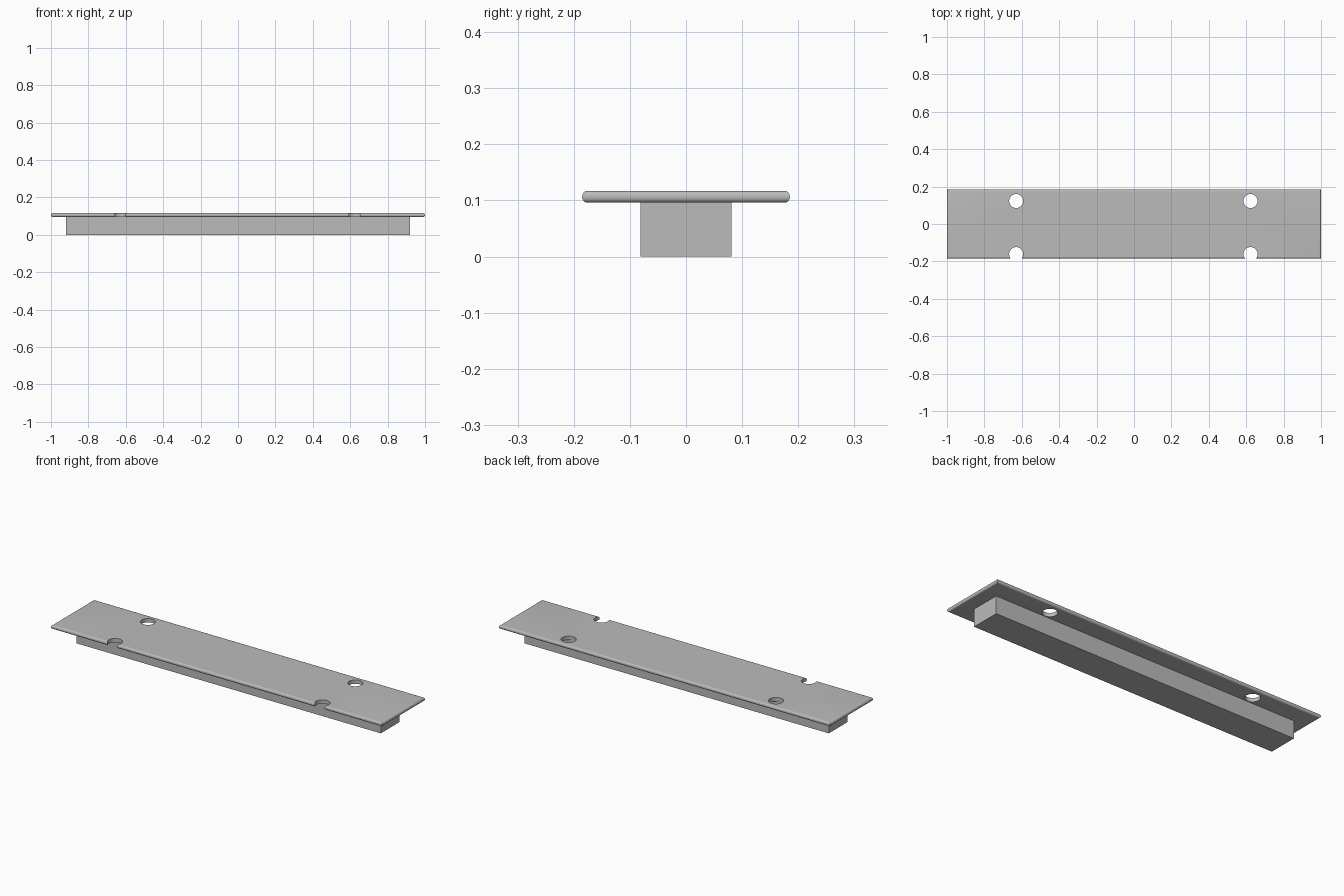
import bpy
import bmesh
import math

default_cube = bpy.data.objects.get("Cube")
if default_cube:
    bpy.data.objects.remove(default_cube, do_unlink=True)

grey = bpy.data.materials.new("plain grey")
grey.use_nodes = True
grey.diffuse_color = (0.5, 0.5, 0.5, 1)
grey.node_tree.nodes["Principled BSDF"].inputs["Base Color"].default_value = (0.5, 0.5, 0.5, 1)


def box(name, size, bottom, rounding=0):
    """Box centred in x and y, with its horizontal edges optionally rounded."""
    bm = bmesh.new()
    bmesh.ops.create_cube(bm, size=1)
    for v in bm.verts:
        v.co = (v.co.x * size[0], v.co.y * size[1], bottom + (v.co.z + 0.5) * size[2])
    if rounding:
        rims = [e for e in bm.edges if abs(e.verts[0].co.z - e.verts[1].co.z) < 1e-5]
        bmesh.ops.bevel(bm, geom=rims, offset=rounding, segments=6, profile=0.5, affect='EDGES')
    mesh = bpy.data.meshes.new(name)
    bm.to_mesh(mesh)
    bm.free()
    mesh.materials.append(grey)
    obj = bpy.data.objects.new(name, mesh)
    bpy.context.collection.objects.link(obj)
    return obj


# Long block underneath and the wide rounded plate on top
box("base_block", (1.84, 0.163, 0.096), 0)
plate = box("top_plate", (2.0, 0.37, 0.021), 0.096, 0.0095)

# Screw holes at the back, open notches at the front edge
for x in (-0.63, 0.623):
    for y in (0.123, -0.161):
        bpy.ops.mesh.primitive_cylinder_add(vertices=48, radius=0.0375, depth=0.1, location=(x, y, 0.106))
        cutter = bpy.context.object
        cutter.name = "hole_cutter"
        cutter.hide_render = True
        cutter.data.materials.append(grey)
        cut = plate.modifiers.new("hole", 'BOOLEAN')
        cut.operation = 'DIFFERENCE'
        cut.solver = 'EXACT'
        cut.object = cutter
        bpy.context.view_layer.objects.active = plate
        bpy.ops.object.modifier_apply(modifier=cut.name)
        bpy.data.objects.remove(cutter, do_unlink=True)

# Smooth the rounded rim and hole walls, keep other edges crisp
bpy.ops.object.select_all(action='DESELECT')
plate.select_set(True)
bpy.context.view_layer.objects.active = plate
bpy.ops.object.shade_smooth_by_angle(angle=math.radians(30))
